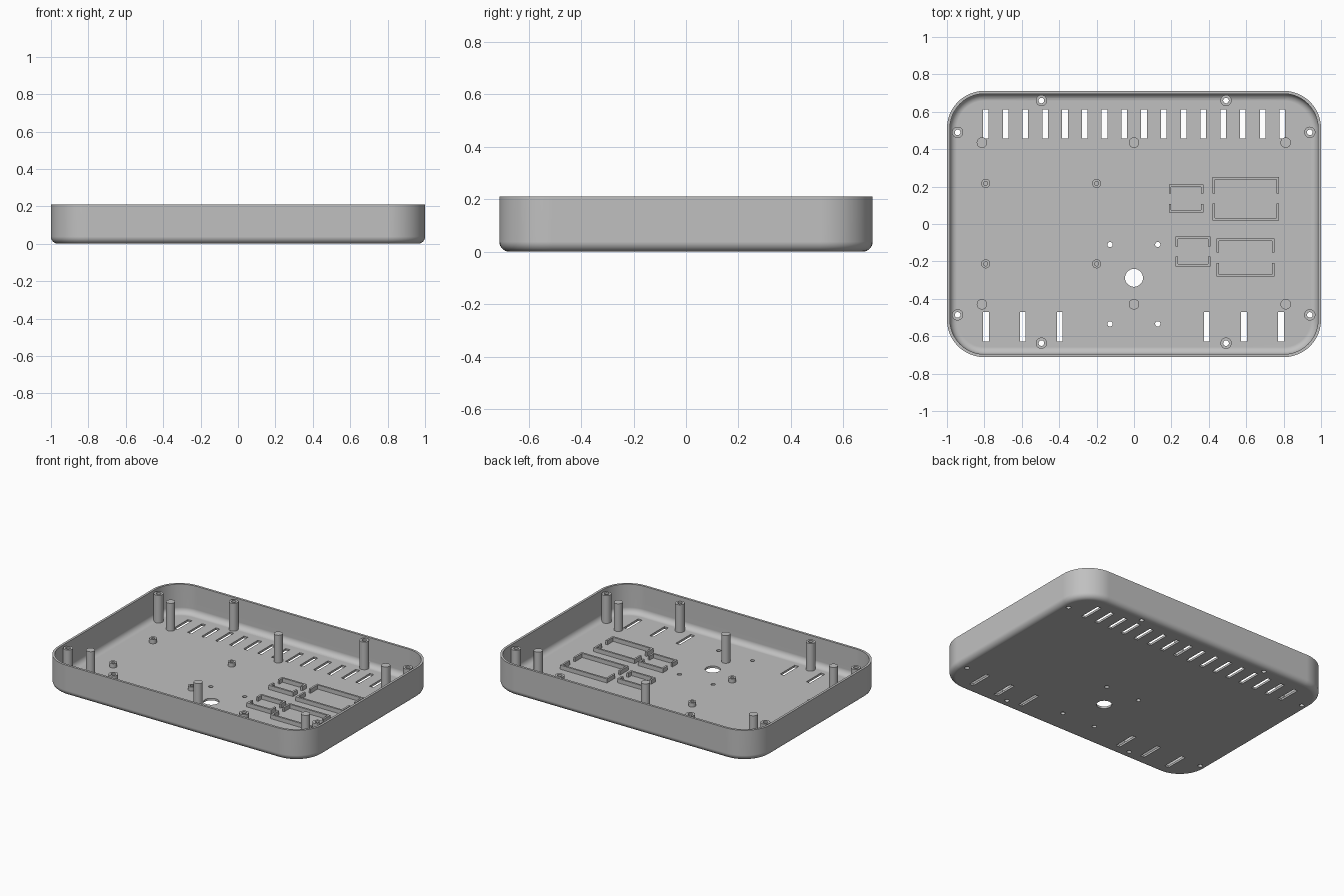
import bpy
import bmesh
import math

HALF_X, HALF_Y, HEIGHT, CORNER = 1.0, 0.712, 0.21, 0.2
WALL, FLOOR, FILLET = 0.016, 0.014, 0.038
POST_TOP = 0.203

if "Cube" in bpy.data.objects:
    bpy.data.objects.remove(bpy.data.objects["Cube"], do_unlink=True)

grey = bpy.data.materials.new("plain grey")
grey.use_nodes = True
grey.diffuse_color = (0.53, 0.53, 0.53, 1)
grey.node_tree.nodes["Principled BSDF"].inputs["Base Color"].default_value = grey.diffuse_color


def finish(bm, name):
    """Turn a bmesh into a named grey object."""
    bmesh.ops.recalc_face_normals(bm, faces=bm.faces)
    mesh = bpy.data.meshes.new(name)
    bm.to_mesh(mesh)
    bm.free()
    mesh.materials.append(grey)
    obj = bpy.data.objects.new(name, mesh)
    bpy.context.collection.objects.link(obj)
    return obj


def smooth(obj):
    bpy.ops.object.select_all(action='DESELECT')
    obj.select_set(True)
    bpy.context.view_layer.objects.active = obj
    bpy.ops.object.shade_smooth_by_angle(angle=math.radians(30))


def loft(bm, rings, closed=False):
    """Bridge point rings; cap both ends, or join last to first."""
    loops = [[bm.verts.new(p) for p in ring] for ring in rings]
    pairs = list(zip(loops, loops[1:]))
    if closed:
        pairs.append((loops[-1], loops[0]))
    else:
        bm.faces.new(loops[0])
        bm.faces.new(loops[-1])
    n = len(loops[0])
    for a, b in pairs:
        for i in range(n):
            j = (i + 1) % n
            bm.faces.new((a[i], a[j], b[j], b[i]))


def rounded_ring(inset, z, steps=12):
    r = CORNER - inset
    pts = []
    for q, (sx, sy) in enumerate([(1, 1), (-1, 1), (-1, -1), (1, -1)]):
        for i in range(steps + 1):
            a = math.pi / 2 * (q + i / steps)
            pts.append((sx * (HALF_X - CORNER) + r * math.cos(a),
                        sy * (HALF_Y - CORNER) + r * math.sin(a), z))
    return pts


def circle(x, y, z, r, n=32):
    return [(x + r * math.cos(2 * math.pi * i / n),
             y + r * math.sin(2 * math.pi * i / n), z) for i in range(n)]


def cylinder(bm, x, y, r, z0, z1):
    loft(bm, [circle(x, y, z0, r), circle(x, y, z1, r)])


def tube(bm, x, y, r, bore, z0, z1):
    loft(bm, [circle(x, y, z0, r), circle(x, y, z1, r),
              circle(x, y, z1, bore), circle(x, y, z0, bore)], closed=True)


def box(bm, x0, x1, y0, y1, z0, z1):
    loft(bm, [[(x0, y0, z), (x1, y0, z), (x1, y1, z), (x0, y1, z)] for z in (z0, z1)])


def fillet(offset, base, r, steps=8):
    """Inset and height pairs of a quarter round, from the base up."""
    angles = [math.pi / 2 * i / steps for i in range(steps + 1)]
    return [(offset + r * (1 - math.sin(a)), base + r * (1 - math.cos(a))) for a in angles]


# Tray shell with rounded bottom edge inside and out
profile = fillet(0, 0, FILLET) + [(0, HEIGHT), (WALL, HEIGHT)]
profile += reversed(fillet(WALL, FLOOR, FILLET))
bm = bmesh.new()
loft(bm, [rounded_ring(inset, z) for inset, z in profile])
tray = finish(bm, "tray")

# Positions of screw posts and floor openings
screw_posts = [(x, y) for x in (-0.943, 0.94) for y in (0.49, -0.486)]
screw_posts += [(x, y) for x in (-0.495, 0.492) for y in (0.66, -0.637)]
BORE = 0.015

# Cutter for vents, drilled holes and screw bores
bm = bmesh.new()
for i in range(16):
    x = -0.792 + i * 0.1057
    box(bm, x - 0.015, x + 0.015, 0.457, 0.612, -0.1, 0.1)
for x in (-0.791, -0.594, -0.396, 0.39, 0.588, 0.786):
    box(bm, x - 0.015, x + 0.015, -0.628, -0.47, -0.1, 0.1)
cylinder(bm, 0, -0.288, 0.048, -0.1, 0.1)
for x in (-0.128, 0.127):
    for y in (-0.11, -0.534):
        cylinder(bm, x, y, 0.014, -0.1, 0.1)
for x, y in screw_posts:
    cylinder(bm, x, y, BORE, -0.1, 0.1)
cutter = finish(bm, "opening_cutter")
cutter.hide_render = True

cut = tray.modifiers.new("openings", 'BOOLEAN')
cut.operation = 'DIFFERENCE'
cut.solver = 'EXACT'
cut.object = cutter
smooth(tray)
bpy.ops.object.modifier_apply(modifier=cut.name)
bpy.data.objects.remove(cutter, do_unlink=True)
smooth(tray)
weighted = tray.modifiers.new("even_shading", 'WEIGHTED_NORMAL')
weighted.keep_sharp = True

# Hollow screw posts along the walls
bm = bmesh.new()
for x, y in screw_posts:
    tube(bm, x, y, 0.03, BORE, FLOOR - 0.002, POST_TOP)
smooth(finish(bm, "screw_posts"))

# Solid support posts
bm = bmesh.new()
for x in (-0.813, 0, 0.811):
    for y in (0.435, -0.429):
        cylinder(bm, x, y, 0.028, FLOOR - 0.002, POST_TOP)
smooth(finish(bm, "support_posts"))

# Short board standoffs with blind bores
bm = bmesh.new()
for x in (-0.793, -0.2):
    for y in (0.217, -0.213):
        tube(bm, x, y, 0.024, 0.011, FLOOR - 0.002, 0.042)
smooth(finish(bm, "board_standoffs"))


def bracket(bm, x0, x1, y_edge, y_end, t=0.013):
    """U-shaped rib: a long rail at y_edge with two returns to y_end."""
    s = math.copysign(t, y_end - y_edge)
    pts = [(x0, y_edge), (x1, y_edge), (x1, y_end), (x1 - t, y_end),
           (x1 - t, y_edge + s), (x0 + t, y_edge + s), (x0 + t, y_end), (x0, y_end)]
    loft(bm, [[(x, y, z) for x, y in pts] for z in (FLOOR - 0.002, 0.042)])


# Module holders: facing pairs of brackets (left, right, back, front, return length)
bm = bmesh.new()
for x0, x1, back, front, arm in [(0.186, 0.372, 0.21, 0.062, 0.046),
                                 (0.421, 0.774, 0.252, 0.02, 0.09),
                                 (0.223, 0.409, -0.068, -0.226, 0.052),
                                 (0.442, 0.752, -0.078, -0.282, 0.074)]:
    bracket(bm, x0, x1, back, back - arm)
    bracket(bm, x0, x1, front, front + arm)
finish(bm, "module_brackets")
